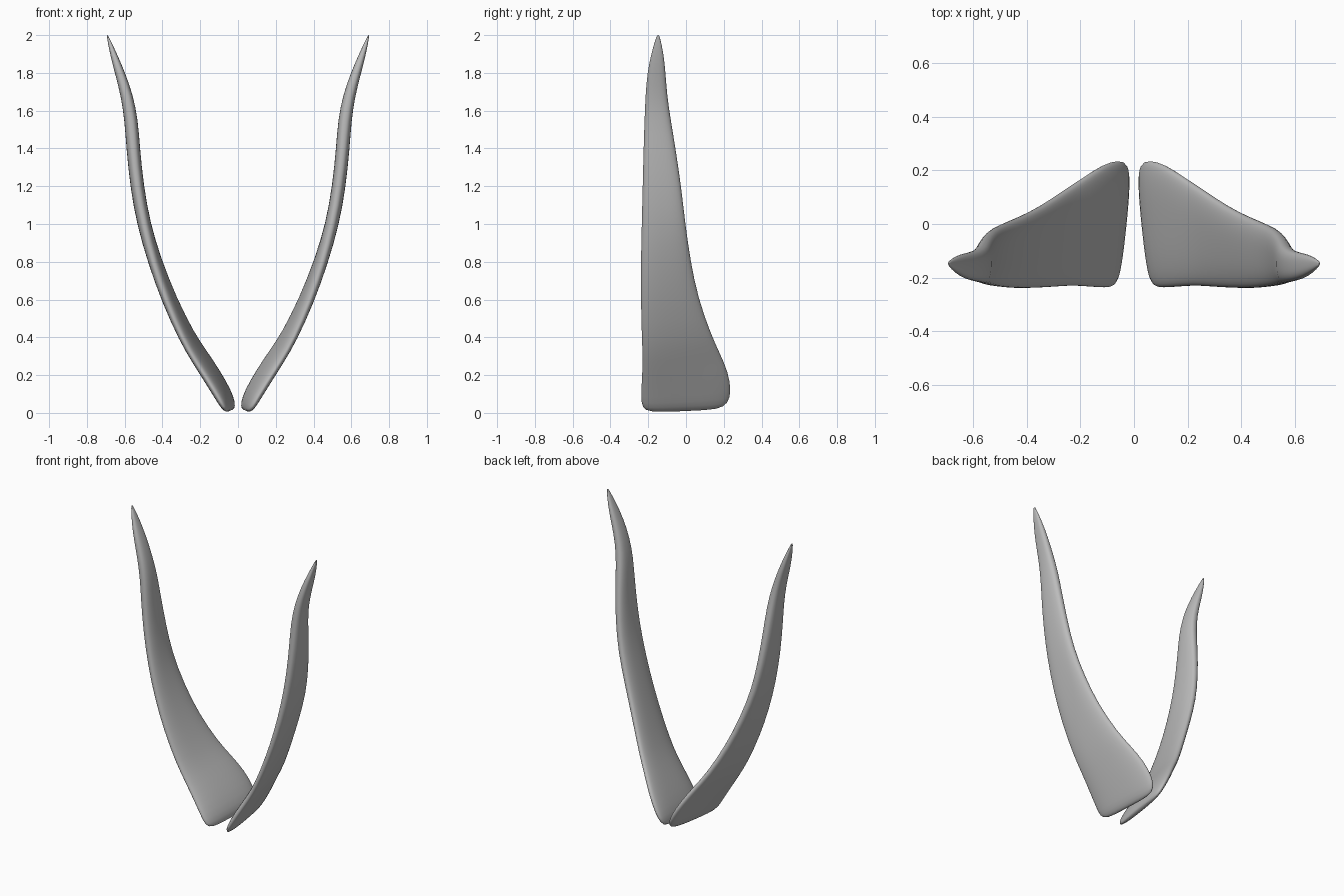
import bpy
import bmesh
from math import cos, sin, pi, copysign
from mathutils import Vector

cube = bpy.data.objects.get("Cube")
if cube:
    bpy.data.objects.remove(cube, do_unlink=True)

# Plain horn colour
grey = bpy.data.materials.new("horn grey")
grey.use_nodes = True
colour = (0.5, 0.5, 0.5, 1)
grey.diffuse_color = colour
grey.node_tree.nodes["Principled BSDF"].inputs["Base Color"].default_value = colour

# Sections from root to tip: x, z, half thickness, front y, back y, twist
SECTIONS = [
    (.04, .012, .012, -.2, .18, .02),
    (.052, .04, .028, -.235, .225, .027),
    (.08, .1, .034, -.24, .242, .03),
    (.14, .2, .035, -.235, .225, .032),
    (.205, .3, .033, -.23, .18, .032),
    (.27, .4, .033, -.235, .135, .026),
    (.365, .6, .034, -.24, .065, .018),
    (.44, .8, .035, -.24, .025, .01),
    (.5, 1, .036, -.235, -.003, 0),
    (.535, 1.2, .036, -.23, -.025, 0),
    (.555, 1.4, .036, -.225, -.055, 0),
    (.565, 1.55, .036, -.22, -.08, 0),
    (.588, 1.68, .032, -.215, -.1, 0),
    (.625, 1.8, .026, -.205, -.108, 0),
    (.66, 1.9, .018, -.185, -.118, 0),
    (.692, 2, .004, -.155, -.14, 0),
]
SIDES = 24


def soft(value):
    """Squares off a circle coordinate slightly."""
    return copysign(abs(value) ** 0.8, value)


def make_horn(name, side):
    """Lofts rounded blade sections along the curved centre line."""
    bm = bmesh.new()
    centres = [Vector((s[0], 0, s[1])) for s in SECTIONS]
    rings = []
    for i, (x, z, half, front, back, twist) in enumerate(SECTIONS):
        along = centres[min(i + 1, len(centres) - 1)] - centres[max(i - 1, 0)]
        inward = Vector((-along.z, 0, along.x)).normalized()
        ring = []
        for k in range(SIDES):
            angle = 2 * pi * k / SIDES
            across = soft(cos(angle))
            p = centres[i] + inward * (half * soft(sin(angle)) + twist * across)
            p.y = (front + back) / 2 + across * (back - front) / 2
            ring.append(bm.verts.new((side * p.x, p.y, p.z)))
        rings.append(ring)
    for low, high in zip(rings, rings[1:]):
        for k in range(SIDES):
            n = (k + 1) % SIDES
            bm.faces.new((low[k], low[n], high[n], high[k]))
    # Closed root and tip
    for ring in (rings[0], rings[-1]):
        cap = bm.faces.new(ring)
        bmesh.ops.poke(bm, faces=[cap])
    bmesh.ops.recalc_face_normals(bm, faces=bm.faces)
    mesh = bpy.data.meshes.new(name)
    bm.to_mesh(mesh)
    bm.free()
    mesh.materials.append(grey)
    mesh.shade_smooth()
    horn = bpy.data.objects.new(name, mesh)
    bpy.context.collection.objects.link(horn)
    smooth = horn.modifiers.new("smooth surface", "SUBSURF")
    smooth.levels = smooth.render_levels = 1
    return horn


make_horn("left_horn", 1)
make_horn("right_horn", -1)
